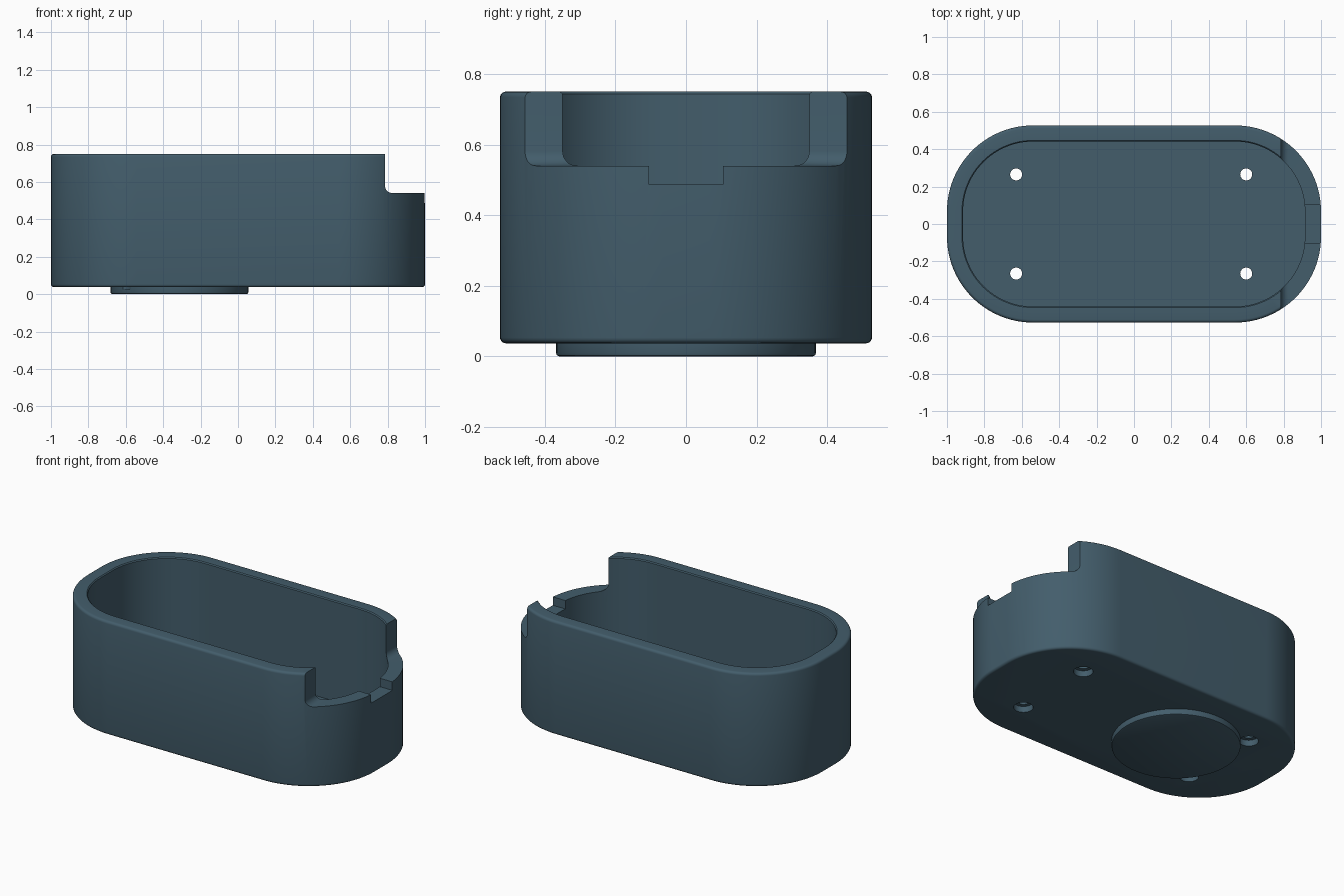
import bpy, bmesh, math

if "Cube" in bpy.data.objects:
    bpy.data.objects.remove(bpy.data.objects["Cube"])

slate = bpy.data.materials.new("slate_blue")
slate.diffuse_color = (0.056, 0.110, 0.148, 1)
slate.use_nodes = True
slate.node_tree.nodes["Principled BSDF"].inputs["Base Color"].default_value = slate.diffuse_color


def finish(name, bm):
    bmesh.ops.recalc_face_normals(bm, faces=bm.faces)
    mesh = bpy.data.meshes.new(name)
    bm.to_mesh(mesh)
    bm.free()
    mesh.materials.append(slate)
    obj = bpy.data.objects.new(name, mesh)
    bpy.context.collection.objects.link(obj)
    return obj


def loft(name, rings):
    """Skin a stack of equal-length rings and cap both ends."""
    bm = bmesh.new()
    loops = [[bm.verts.new(p) for p in ring] for ring in rings]
    n = len(loops[0])
    for a, b in zip(loops, loops[1:]):
        for i in range(n):
            j = (i + 1) % n
            bm.faces.new((a[i], a[j], b[j], b[i]))
    bm.faces.new(loops[0])
    bm.faces.new(loops[-1])
    return finish(name, bm)


def rounded_ring(inset, z, n=24):
    """Rounded rectangle, 2 x 1.054, shrunk by inset."""
    r, pts = 0.46 - inset, []
    for q, (sx, sy) in enumerate(((1, 1), (-1, 1), (-1, -1), (1, -1))):
        for k in range(n + 1):
            a = (q + k / n) * math.pi / 2
            pts.append((sx * 0.54 + r * math.cos(a), sy * 0.067 + r * math.sin(a), z))
    return pts


def circle_ring(x, y, r, z, n=48):
    return [(x + r * math.cos(2 * math.pi * i / n),
             y + r * math.sin(2 * math.pi * i / n), z) for i in range(n)]


def cut(obj, cutter):
    mod = obj.modifiers.new("cut", "BOOLEAN")
    mod.operation, mod.solver, mod.object = "DIFFERENCE", "EXACT", cutter
    bpy.context.view_layer.objects.active = obj
    bpy.ops.object.modifier_apply(modifier=mod.name)


# Hollow shell: outer wall with rounded rims, inner wall, floor
F, T, BOT, TOP, FLOOR = 0.016, 0.086, 0.037, 0.75, 0.12
arc = [(F * (1 - math.cos(a)), F * (1 - math.sin(a)))
       for a in (i * math.pi / 8 for i in range(5))]
profile = [(i, BOT + d) for i, d in reversed(arc)]
profile += [(i, TOP - d) for i, d in arc]
profile += [(T - 0.006, TOP), (T, TOP - 0.006), (T, FLOOR)]
shell = loft("case_shell", [rounded_ring(i, z) for i, z in profile])

# Round foot pad under the case
foot = loft("foot_pad", [circle_ring(-0.313, 0, r, z, 96) for r, z in
                         ((0.360, 0), (0.366, 0.003), (0.368, 0.009), (0.368, 0.045))])

# Screw holes with wider recesses below
for x in (-0.63, 0.60):
    for y in (-0.265, 0.265):
        hole = loft("hole_cutter", [circle_ring(x, y, 0.032, z) for z in (0.04, 0.2)])
        recess = loft("recess_cutter", [circle_ring(x, y, 0.056, z) for z in (0.025, 0.075)])
        cut(shell, hole)
        cut(shell, recess)
        if x < 0:
            cut(foot, recess)
        for c in (hole, recess):
            bpy.data.objects.remove(c)

# End opening with filleted lower corners
R = 0.042
notch = [(0.785, 0.9)]
notch += [(0.785 + R * (1 - math.cos(a)), 0.54 + R * (1 - math.sin(a)))
          for a in (i * math.pi / 16 for i in range(9))]
notch += [(1.2, 0.54), (1.2, 0.9)]
opening = loft("opening_cutter", [[(x, y, z) for x, z in notch] for y in (-0.7, 0.7)])
cut(shell, opening)
bpy.data.objects.remove(opening)

# Small slot in the middle of the lowered end wall
slot = loft("slot_cutter", [[(0.8, -0.105, z), (1.2, -0.105, z), (1.2, 0.105, z), (0.8, 0.105, z)]
                            for z in (0.487, 0.65)])
cut(shell, slot)
bpy.data.objects.remove(slot)

# Smooth curved walls, keep crisp edges
for obj in (shell, foot):
    bpy.ops.object.select_all(action="DESELECT")
    obj.select_set(True)
    bpy.context.view_layer.objects.active = obj
    bpy.ops.object.shade_smooth_by_angle(angle=math.radians(32))
